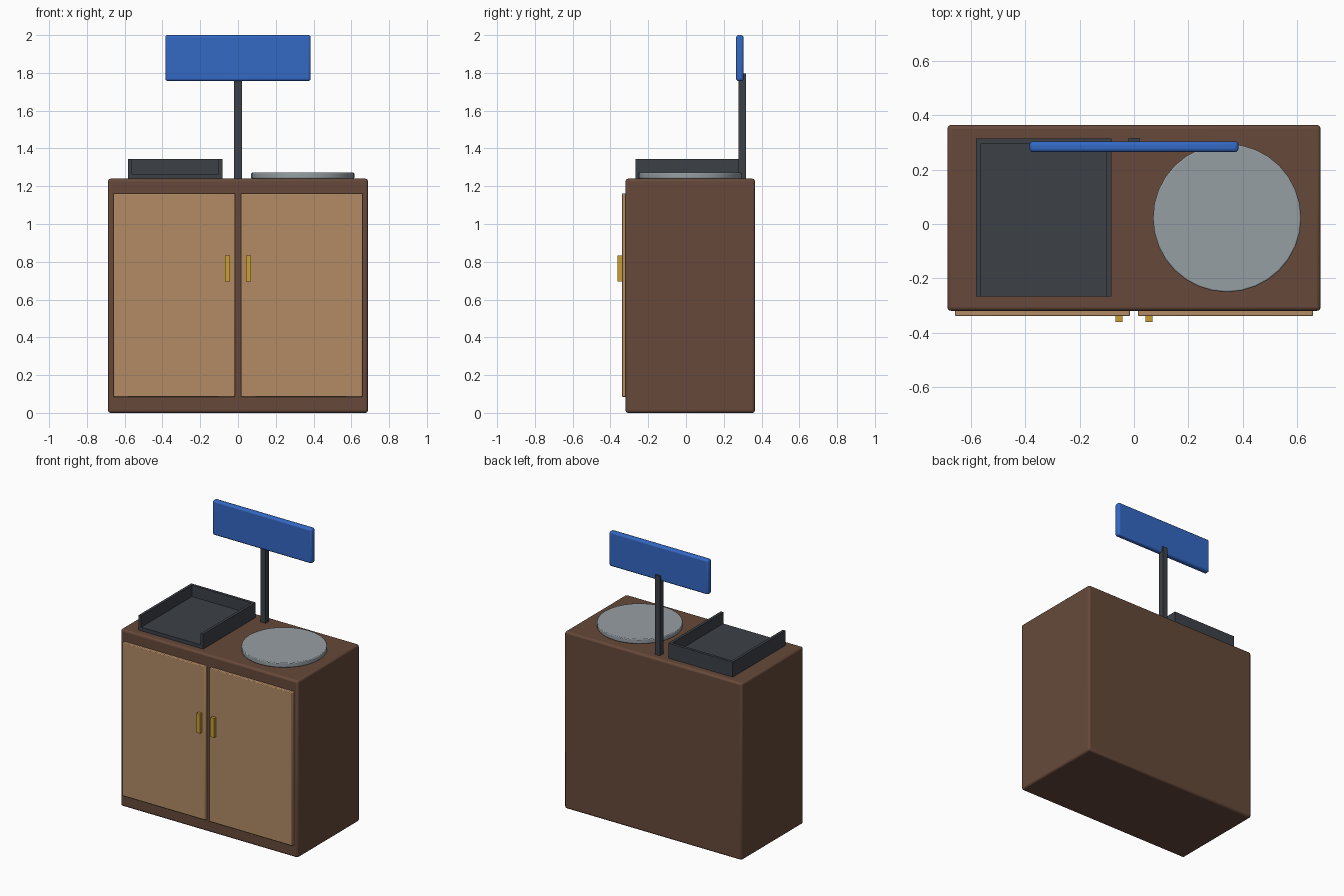
import bpy
import math

old = bpy.data.objects.get("Cube")
if old:
    bpy.data.objects.remove(old, do_unlink=True)


def material(name, srgb):
    """Flat material from 0-255 sRGB, stored as linear values."""
    lin = [((c / 255 + 0.055) / 1.055) ** 2.4 for c in srgb]
    mat = bpy.data.materials.new(name)
    mat.use_nodes = True
    mat.diffuse_color = (*lin, 1)
    mat.node_tree.nodes["Principled BSDF"].inputs["Base Color"].default_value = (*lin, 1)
    return mat


brown = material("dark wood", (102, 73, 58))
tan = material("light wood", (178, 139, 100))
gold = material("brass", (200, 160, 50))
charcoal = material("charcoal", (60, 65, 71))
silver = material("silver", (150, 159, 164))
blue = material("blue", (52, 104, 196))


def finish(obj, name, mat, bevel=0, segments=2):
    obj.name = name
    obj.data.materials.append(mat)
    if bevel:
        mod = obj.modifiers.new("Rounded edges", "BEVEL")
        mod.width = bevel
        mod.segments = segments
        mod.limit_method = "ANGLE"
        bpy.ops.object.shade_smooth_by_angle(angle=math.radians(35))
    return obj


def box(name, x, y, z, mat, bevel=0, segments=2):
    """Box from (min, max) ranges along each axis."""
    ranges = (x, y, z)
    bpy.ops.mesh.primitive_cube_add(size=1, location=[(a + b) / 2 for a, b in ranges])
    obj = bpy.context.object
    obj.scale = [b - a for a, b in ranges]
    bpy.ops.object.transform_apply(location=False, rotation=False, scale=True)
    return finish(obj, name, mat, bevel, segments)


# Cabinet body
top = 1.24
box("cabinet", (-0.688, 0.688), (-0.32, 0.365), (0, top), brown, 0.014, 3)

# Pair of doors with handles
for side, s in (("left", 1), ("right", -1)):
    box(side + "_door", sorted((s * 0.015, s * 0.66)), (-0.34, -0.31),
        (0.085, 1.162), tan, 0.005)
    box(side + "_handle", sorted((s * 0.042, s * 0.068)), (-0.362, -0.335),
        (0.695, 0.832), gold)

# Tray, open at the front
x0, x1, y0, y1 = -0.583, -0.083, -0.267, 0.315
rim, wall = 1.345, 0.019
box("tray_floor", (x0, x1), (y0, y1), (top, 1.265), charcoal)
box("tray_back", (x0, x1), (y1 - wall, y1), (top, rim), charcoal)
box("tray_right_wall", (x0, x0 + wall), (y0, y1), (top, rim), charcoal)
box("tray_left_wall", (x1 - wall, x1), (y0, y1), (top, rim), charcoal)

# Round plate
bpy.ops.mesh.primitive_cylinder_add(vertices=32, radius=0.273, depth=0.032,
                                    location=(0.343, 0.022, top + 0.016))
finish(bpy.context.object, "plate", silver, 0.005)

# Post and sign board
box("post", (-0.02, 0.02), (0.277, 0.317), (top - 0.01, 1.797), charcoal)
box("sign_board", (-0.385, 0.385), (0.265, 0.305), (1.757, 2.0), blue, 0.013, 3)
